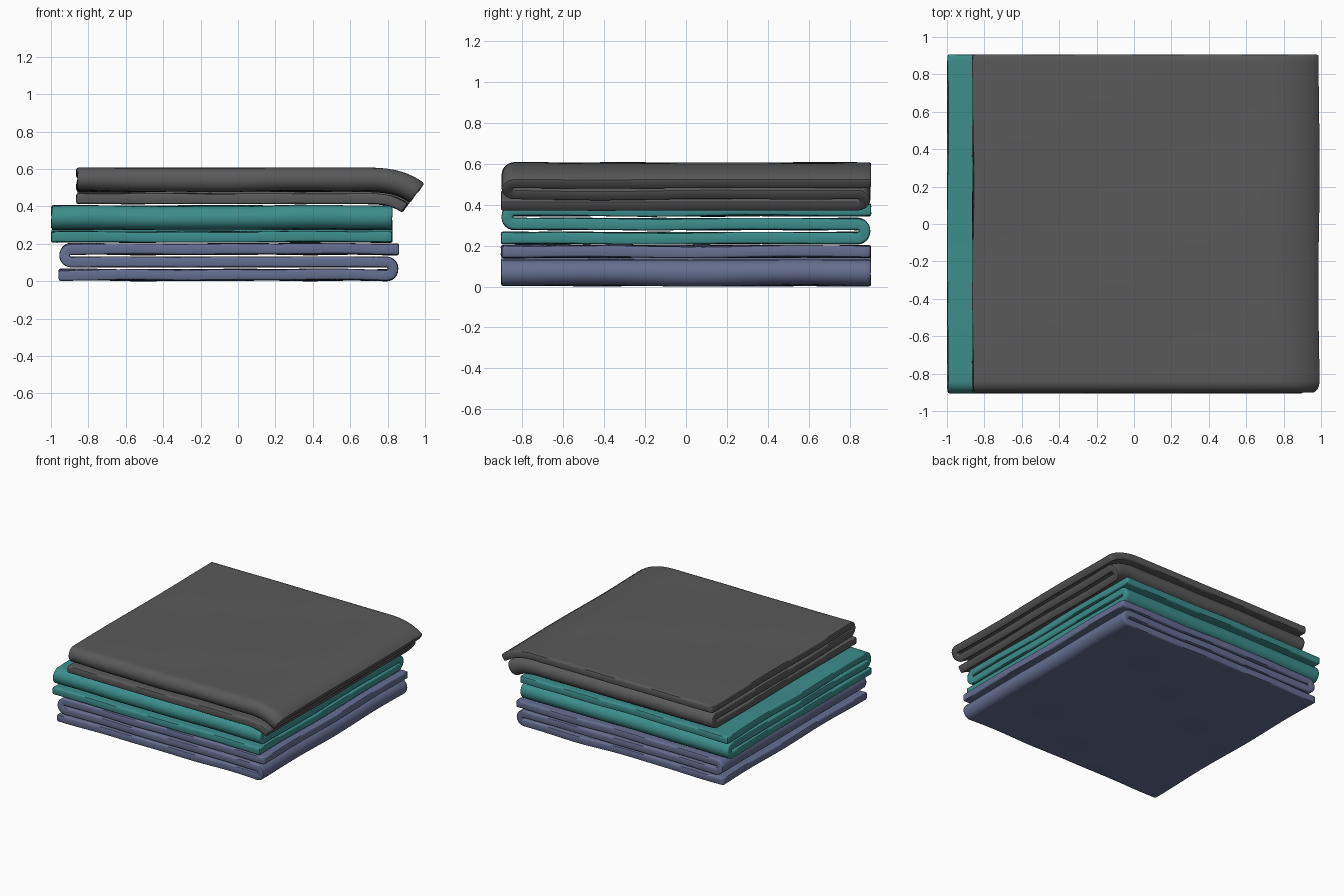
import bpy, bmesh, math

if "Cube" in bpy.data.objects:
    bpy.data.objects.remove(bpy.data.objects["Cube"])

T, PITCH = 0.056, 0.069      # cloth thickness, spacing between layers


def material(name, rgb):
    m = bpy.data.materials.new(name)
    m.diffuse_color = (*rgb, 1)
    m.use_nodes = True
    m.node_tree.nodes["Principled BSDF"].inputs["Base Color"].default_value = m.diffuse_color
    return m


def s_fold(a, b, z):
    """Centreline of a cloth folded in three, running from a to b."""
    r, n = PITCH / 2, 44
    lo, hi = a + r + T / 2, b - r - T / 2
    pts = []

    def line(u0, u1, zz):
        pts.extend((u0 + (u1 - u0) * i / n, zz) for i in range(n + 1))

    def turn(u, zz, side):
        for i in range(1, 12):
            t = -math.pi / 2 + math.pi * i / 12
            pts.append((u + side * r * math.cos(t), zz + r * math.sin(t)))

    line(a - 0.004, hi, z)
    turn(hi, z + r, 1)
    line(hi, lo, z + PITCH)
    turn(lo, z + PITCH + r, -1)
    line(lo, b + 0.004, z + 2 * PITCH)
    return pts


def ripple(x, y, k):
    return 0.0026 * (math.sin(5.3 * x + 2.1 * y + k) + math.sin(6.1 * y - 3.2 * x + 2 * k)
                     + 0.6 * math.sin(11 * x + 7 * y + 3 * k))


def droop(x, z, base, start=0.68, end=0.885, angle=0.66):
    """Bend the overhanging part downward over the edge of the stack."""
    if x <= start:
        return x, z
    px, pz, steps = start, base, 20
    ds = (x - start) / steps
    for i in range(steps):
        th = angle * (((i + 0.5) * ds) / (end - start)) ** 2
        px += ds * math.cos(th)
        pz -= ds * math.sin(th)
    th = angle * ((x - start) / (end - start)) ** 2
    h = z - base
    return px + h * math.sin(th), pz + h * math.cos(th)


def folded_cloth(name, mat, fold, width, z0, along_x, seed, hang=False):
    bm = bmesh.new()
    n = 60
    rows = []
    for j, (u, z) in enumerate(s_fold(*fold, z0 + T / 2)):
        row = []
        for i in range(n + 1):
            w = width[0] + (width[1] - width[0]) * i / n
            x, y = (u, w) if along_x else (w, u)
            zz = z + ripple(x, y, seed) * (0.6 + 0.4 * math.sin(z * 40))
            wob = 0.003 * math.sin(7 * x + 5 * y + 30 * z + seed)
            if hang:
                x, zz = droop(x, zz, z0)
            row.append(bm.verts.new((x + wob * (not along_x), y + wob * along_x, zz)))
        rows.append(row)
    for r0, r1 in zip(rows, rows[1:]):
        for i in range(n):
            bm.faces.new((r0[i], r0[i + 1], r1[i + 1], r1[i]))
    me = bpy.data.meshes.new(name)
    bm.to_mesh(me)
    bm.free()
    me.materials.append(mat)
    ob = bpy.data.objects.new(name, me)
    bpy.context.collection.objects.link(ob)
    # thickness and softened rims
    sol = ob.modifiers.new("thickness", 'SOLIDIFY')
    sol.thickness, sol.offset = T, 0
    bev = ob.modifiers.new("soft_rim", 'BEVEL')
    bev.width, bev.segments = 0.010, 2
    bev.limit_method, bev.angle_limit = 'ANGLE', math.radians(50)
    bpy.ops.object.select_all(action='DESELECT')
    bpy.context.view_layer.objects.active = ob
    ob.select_set(True)
    for m in ("thickness", "soft_rim"):
        bpy.ops.object.modifier_apply(modifier=m)
    bpy.ops.object.shade_smooth_by_angle(angle=math.radians(45))


blue = material("slate blue cloth", (0.13, 0.155, 0.28))
teal = material("teal cloth", (0.045, 0.27, 0.26))
grey = material("charcoal cloth", (0.1, 0.1, 0.1))

# bottom, middle and top cloths of the stack
folded_cloth("bottom_folded_cloth", blue, (-0.955, 0.857), (-0.903, 0.903), 0.006, True, 0.5)
folded_cloth("middle_folded_cloth", teal, (-0.902, 0.902), (-0.997, 0.824), 0.209, False, 1.1)
folded_cloth("top_folded_cloth", grey, (-0.902, 0.902), (-0.862, 0.885), 0.413, False, 1.6, True)
